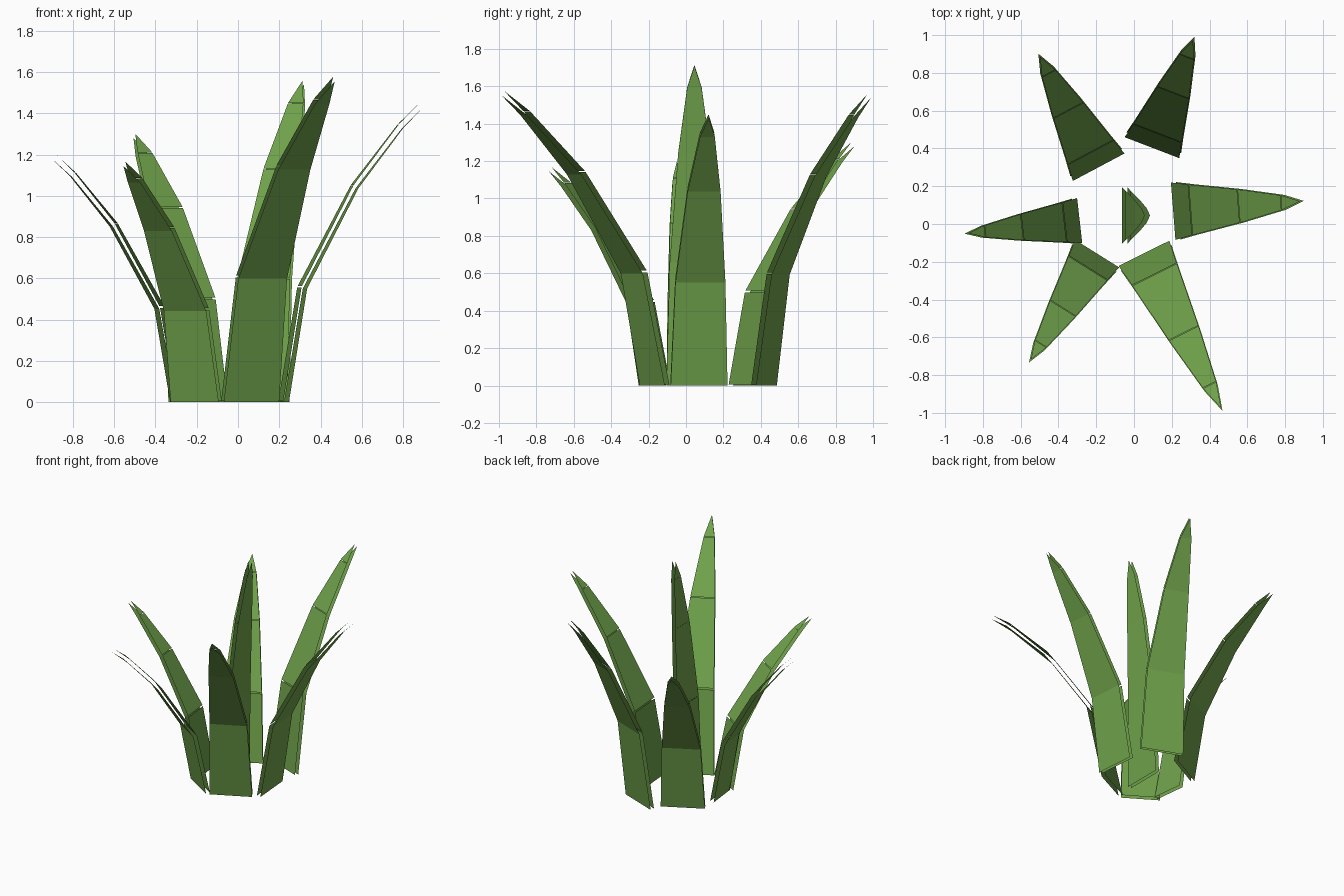
import bpy
from math import cos, sin, radians
from mathutils import Vector

if "Cube" in bpy.data.objects:
    bpy.data.objects.remove(bpy.data.objects["Cube"])

# Shared blade profile: (height fraction, outward fraction, width fraction)
ROWS = [(0, 0, 1), (0.385, 0.135, 0.88), (0.725, 0.515, 0.58), (0.93, 0.85, 0.26), (1, 1, 0)]
GAP = 0.028  # distance between the outer and inner leaf skins

green = bpy.data.materials.new("leaf_green")
green.diffuse_color = (0.16, 0.36, 0.07, 1)
green.use_nodes = True
green.node_tree.nodes["Principled BSDF"].inputs["Base Color"].default_value = green.diffuse_color


def blade(name, x, y, angle, reach, height, width):
    """Thin bent leaf: an outer skin plus an inner skin offset per segment."""
    a = radians(angle)
    out, side = Vector((cos(a), sin(a), 0)), Vector((-sin(a), cos(a), 0))
    centre = [Vector((x, y, height * h)) + out * reach * o for h, o, w in ROWS]
    half = [side * width * w / 2 for h, o, w in ROWS]
    verts, faces = [], []

    def add(points):
        faces.append(range(len(verts), len(verts) + len(points)))
        verts.extend(points)

    for i in range(len(ROWS) - 1):
        quad = [centre[i] - half[i], centre[i] + half[i]]
        if i == len(ROWS) - 2:
            quad.append(centre[i + 1])
        else:
            quad += [centre[i + 1] + half[i + 1], centre[i + 1] - half[i + 1]]
        n = (centre[i + 1] - centre[i]).cross(side).normalized()
        if n.dot(out) > 0:
            n = -n
        add(quad)                                    # outer skin
        add([p + n * GAP for p in reversed(quad)])   # inner skin
    mesh = bpy.data.meshes.new(name)
    mesh.from_pydata(verts, [], [list(f) for f in faces])
    mesh.materials.append(green)
    bpy.context.collection.objects.link(bpy.data.objects.new(name, mesh))


# Central upright leaf and the ring of six outer leaves
blade("leaf_centre", -0.035, 0.045, 0, 0.12, 1.71, 0.30)
blade("leaf_right", 0.235, 0.07, 4.5, 0.666, 1.43, 0.305)
blade("leaf_front_right", 0.065, -0.18, -63.5, 0.905, 1.555, 0.30)
blade("leaf_front_left", -0.21, -0.18, 238, 0.652, 1.145, 0.275)
blade("leaf_left", -0.315, 0.015, 186.5, 0.585, 1.175, 0.24)
blade("leaf_back_left", -0.20, 0.325, 118, 0.653, 1.28, 0.31)
blade("leaf_back_right", 0.105, 0.43, 69, 0.60, 1.54, 0.31)
